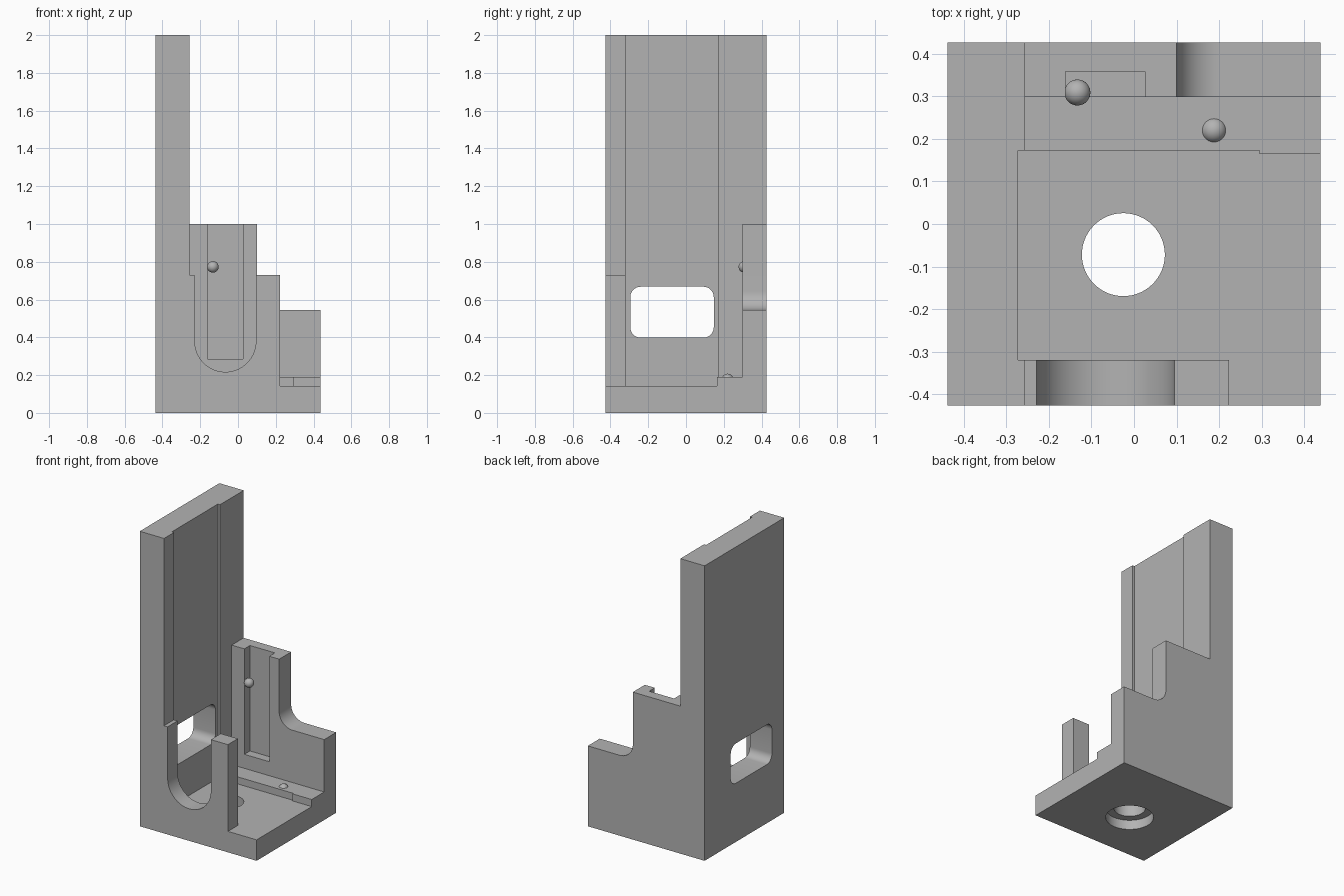
import bpy, bmesh
from math import sin, cos, pi, radians

if "Cube" in bpy.data.objects:
    bpy.data.objects.remove(bpy.data.objects["Cube"])

grey = bpy.data.materials.new("plain grey")
grey.diffuse_color = (0.45, 0.45, 0.45, 1)
grey.use_nodes = True
grey.node_tree.nodes["Principled BSDF"].inputs["Base Color"].default_value = grey.diffuse_color


def prism(name, pts, axis, lo, hi):
    """Extrude a 2D outline along an axis (outline is xy, xz or yz)."""
    def place(p, t):
        return {"z": (p[0], p[1], t), "y": (p[0], t, p[1]), "x": (t, p[0], p[1])}[axis]
    bm = bmesh.new()
    a = [bm.verts.new(place(p, lo)) for p in pts]
    b = [bm.verts.new(place(p, hi)) for p in pts]
    bm.faces.new(a)
    bm.faces.new(b)
    for i in range(len(pts)):
        j = (i + 1) % len(pts)
        bm.faces.new((a[i], a[j], b[j], b[i]))
    bmesh.ops.recalc_face_normals(bm, faces=bm.faces)
    me = bpy.data.meshes.new(name)
    bm.to_mesh(me)
    bm.free()
    ob = bpy.data.objects.new(name, me)
    bpy.context.collection.objects.link(ob)
    me.materials.append(grey)
    return ob


def rect(x0, x1, y0, y1):
    return [(x0, y0), (x1, y0), (x1, y1), (x0, y1)]


def arc(cx, cy, r, start, end, n):
    return [(cx + r * cos(radians(start + (end - start) * i / n)),
             cy + r * sin(radians(start + (end - start) * i / n))) for i in range(n + 1)]


def circle(cx, cy, r, n=64):
    return arc(cx, cy, r, 0, 360, n)[:-1]


def rounded(x0, x1, y0, y1, r):
    corners = [(x1 - r, y1 - r), (x0 + r, y1 - r), (x0 + r, y0 + r), (x1 - r, y0 + r)]
    return [p for k, c in enumerate(corners) for p in arc(*c, r, 90 * k, 90 * k + 90, 8)]


# Solid block that the bracket is cut from
body = prism("bracket_body", rect(-0.438, 0.438, -0.4265, 0.4265), "z", 0, 2)

cutters = [
    # inner chamber and open right side, down to the floor
    prism("chamber", [(-0.272, -0.32), (-0.272, 0.173), (0.295, 0.173), (0.295, 0.164),
                      (1, 0.164), (1, -1), (0.223, -1), (0.223, -0.32)], "z", 0.142, 3),
    # ledge in front of the back wall
    prism("ledge", rect(-0.256, 1, 0.1, 0.298), "z", 0.19, 3),
    # space above the front wall
    prism("front_top", rect(-0.256, 1, -1, -0.25), "z", 0.73, 3),
    # U-shaped slot in the front wall
    prism("u_slot", arc(-0.067, 0.379, 0.162, 180, 360, 32) + [(0.095, 1.5), (-0.229, 1.5)],
          "y", -1, -0.25),
    # stepped top of the back wall with concave fillet
    prism("back_top", [(-0.256, 3), (-0.256, 1), (0.1, 1)]
          + arc(0.2, 0.645, 0.1, 180, 270, 16) + [(1, 0.545), (1, 3)], "y", 0.15, 1),
    # vertical channel in the back wall
    prism("channel", rect(-0.161, 0.026, 0.2, 0.358), "z", 0.285, 1.5),
    # window in the tall wall
    prism("window", rounded(-0.295, 0.147, 0.398, 0.668, 0.055), "x", -1, -0.1),
    # floor hole and its counterbore
    prism("floor_hole", circle(-0.025, -0.072, 0.0975), "z", -1, 0.5),
    prism("counterbore", circle(-0.025, -0.072, 0.148), "z", -1, 0.065),
]

bpy.context.view_layer.objects.active = body
for c in cutters:
    m = body.modifiers.new(c.name, "BOOLEAN")
    m.operation = "DIFFERENCE"
    m.solver = "EXACT"
    m.object = c
    bpy.ops.object.modifier_apply(modifier=m.name)
    bpy.data.objects.remove(c)

body.select_set(True)
bpy.ops.object.shade_smooth_by_angle(angle=radians(30))

# Small locating balls on the back wall and the ledge
for name, loc in (("wall_ball", (-0.133, 0.309, 0.773)), ("ledge_ball", (0.188, 0.22, 0.177))):
    bpy.ops.mesh.primitive_uv_sphere_add(segments=32, ring_count=16, radius=0.0305, location=loc)
    ball = bpy.context.object
    ball.name = name
    ball.data.materials.append(grey)
    bpy.ops.object.shade_smooth()
